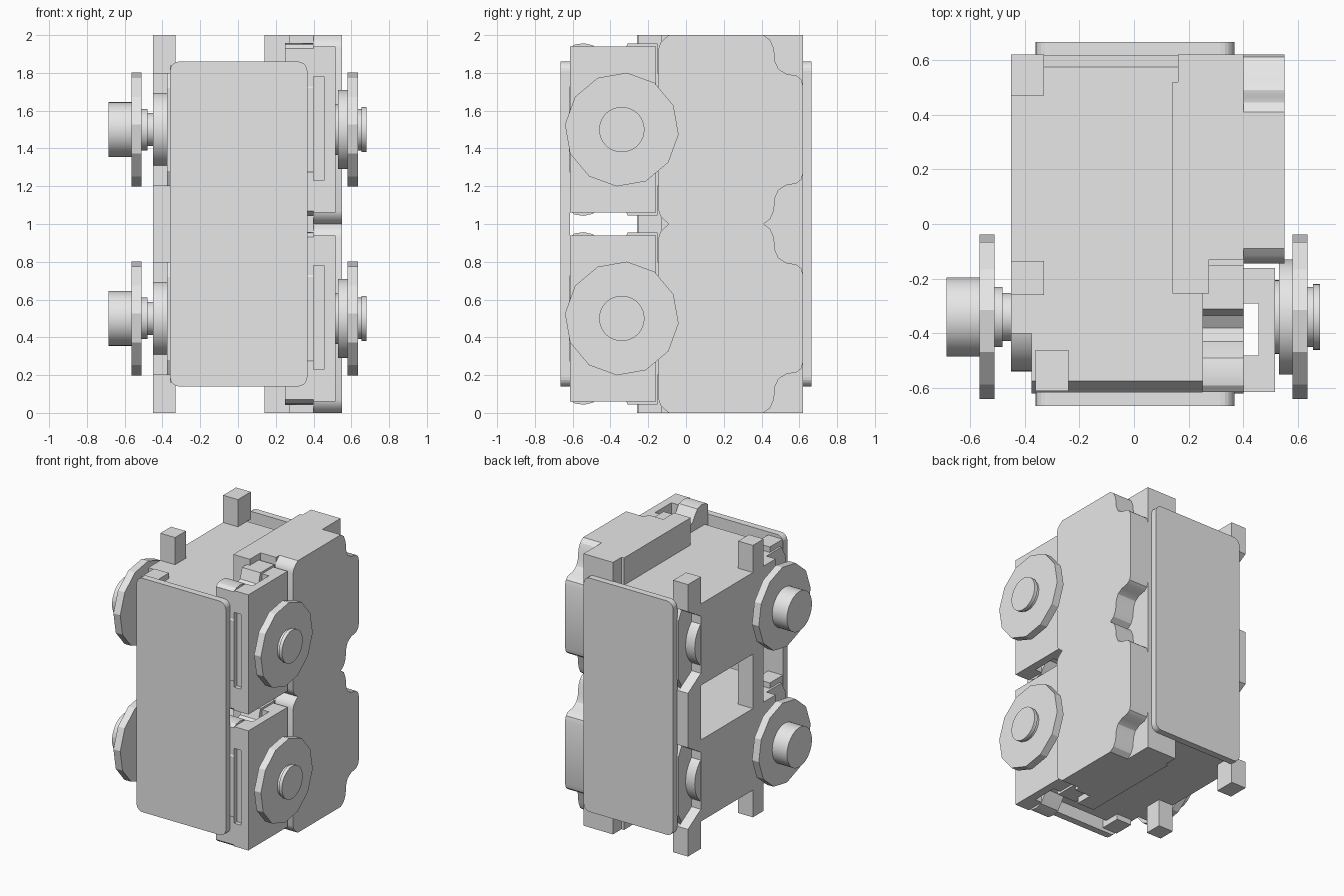
import bpy, bmesh
from math import cos, sin, radians, tau

if "Cube" in bpy.data.objects:
    bpy.data.objects.remove(bpy.data.objects["Cube"], do_unlink=True)

grey = bpy.data.materials.new("light_grey")
grey.use_nodes = True
grey.diffuse_color = (0.8, 0.8, 0.8, 1)
grey.node_tree.nodes["Principled BSDF"].inputs["Base Color"].default_value = grey.diffuse_color

AXLE_Y, AXLE_Z = -0.34, 0.5


def prism(name, outline, x0, x1, base=0.0, smooth=False):
    """Extrude a (y, z) outline from x0 to x1."""
    bm = bmesh.new()
    face = bm.faces.new([bm.verts.new((x0, y, z + base)) for y, z in outline])
    out = bmesh.ops.extrude_face_region(bm, geom=[face])
    moved = [v for v in out["geom"] if isinstance(v, bmesh.types.BMVert)]
    bmesh.ops.translate(bm, verts=moved, vec=(x1 - x0, 0, 0))
    bmesh.ops.recalc_face_normals(bm, faces=bm.faces)
    mesh = bpy.data.meshes.new(name)
    bm.to_mesh(mesh)
    bm.free()
    mesh.materials.append(grey)
    obj = bpy.data.objects.new(name, mesh)
    bpy.context.collection.objects.link(obj)
    if smooth:
        bpy.ops.object.select_all(action="DESELECT")
        obj.select_set(True)
        bpy.context.view_layer.objects.active = obj
        bpy.ops.object.shade_smooth_by_angle(angle=radians(29))
    return obj


def box(name, x0, x1, y0, y1, z0, z1, base=0.0):
    return prism(name, [(y0, z0), (y1, z0), (y1, z1), (y0, z1)], x0, x1, base)


def mirrored(upper):
    """Complete an upper half outline by reflecting it about the unit's middle."""
    return upper + [(y, 1 - z) for y, z in reversed(upper)]


def disc(name, x0, x1, radius, base, sides=40, turn=0.0, y=AXLE_Y):
    ring = [(y + radius * cos(turn + tau * i / sides),
             AXLE_Z + radius * sin(turn + tau * i / sides)) for i in range(sides)]
    return prism(name, ring, x0, x1, base, smooth=sides > 12)


BODY = mirrored([(-0.62, 0.72), (-0.575, 0.8), (0.575, 0.8), (0.62, 0.72)])
COVER = mirrored([(-0.145, 0.93), (-0.135, 0.96), (-0.115, 0.98), (-0.09, 1.0),
                  (0.41, 1.0), (0.445, 0.975), (0.465, 0.93), (0.472, 0.86),
                  (0.49, 0.82), (0.53, 0.795), (0.585, 0.785), (0.61, 0.765),
                  (0.62, 0.73)])
BRACKET = mirrored([(-0.615, 0.93), (-0.59, 0.95), (-0.54, 0.957), (-0.49, 0.945),
                    (-0.455, 0.9), (-0.43, 0.86), (-0.38, 0.85), (-0.335, 0.88),
                    (-0.31, 0.955), (-0.15, 0.955)])
SIDE = mirrored([(-0.4, 0.8), (0.62, 0.8), (0.47, 0.71)])

# Two identical units, stacked
for level, base in (("lower", 0.0), ("upper", 1.0)):
    # Core and left-hand side panel
    prism(f"{level}_body", BODY, -0.375, 0.4, base)
    prism(f"{level}_side_panel", SIDE, -0.45, -0.375, base)
    for end, y in (("front", AXLE_Y), ("back", -AXLE_Y)):
        disc(f"{level}_{end}_panel_boss", -0.449, -0.375, 0.2, base, y=y)

    # Corner posts above and below the core
    for z0, z1, where in ((0.0, 0.2, "bottom"), (0.8, 1.0, "top")):
        box(f"{level}_{where}_back_post", -0.45, -0.33, 0.47, 0.62, z0, z1, base)
        box(f"{level}_{where}_middle_post", -0.45, -0.33, -0.26, -0.135, z0, z1, base)
    box(f"{level}_corner_block", -0.36, -0.24, -0.61, -0.46, 0.16, 0.84, base)

    # Large cover with scalloped rear corners, and its inner part
    prism(f"{level}_cover", COVER, 0.4, 0.55, base, smooth=True)
    box(f"{level}_cover_inner", 0.16, 0.4, -0.13, 0.62, 0, 1, base)
    box(f"{level}_cover_lip", 0.14, 0.16, -0.17, 0.52, 0, 1, base)
    box(f"{level}_cover_tab", 0.14, 0.275, -0.255, -0.13, 0, 1, base)

    # Rounded bracket and hollow wheel housing
    prism(f"{level}_bracket", BRACKET, 0.25, 0.4, base, smooth=True)
    box(f"{level}_housing_wall", 0.455, 0.515, -0.615, -0.16, 0.06, 0.94, base)
    box(f"{level}_housing_back", 0.4, 0.46, -0.29, -0.16, 0.06, 0.94, base)
    box(f"{level}_housing_front", 0.4, 0.46, -0.585, -0.48, 0.06, 0.94, base)
    for z0, z1, where in ((0.06, 0.23, "bottom"), (0.78, 0.94, "top")):
        box(f"{level}_slot_{where}", 0.4, 0.456, -0.615, -0.58, z0, z1, base)

    # Right-side wheel: stepped hub, twelve-sided rim, cap
    disc(f"{level}_hub_neck", 0.5, 0.53, 0.135, base)
    disc(f"{level}_hub_plate", 0.53, 0.58, 0.21, base)
    disc(f"{level}_wheel", 0.58, 0.635, 0.302, base, 12, radians(-5))
    disc(f"{level}_cap_neck", 0.635, 0.655, 0.11, base)
    disc(f"{level}_cap", 0.655, 0.68, 0.12, base)

    # Opposite wheel: stepped axle, rim, long cap
    disc(f"{level}_far_axle", -0.485, -0.44, 0.088, base)
    disc(f"{level}_far_collar", -0.51, -0.48, 0.11, base)
    disc(f"{level}_far_wheel", -0.565, -0.51, 0.302, base, 12, radians(-5))
    disc(f"{level}_far_cap", -0.685, -0.565, 0.145, base)

# Full-height end plates with rounded corners
for end, y0, y1 in (("front", -0.665, -0.615), ("back", 0.615, 0.665)):
    plate = box(f"{end}_plate", -0.36, 0.367, y0, y1, 0.14, 1.86)
    bm = bmesh.new()
    bm.from_mesh(plate.data)
    corners = [e for e in bm.edges if abs(e.verts[0].co.y - e.verts[1].co.y) > 0.01]
    bmesh.ops.bevel(bm, geom=corners, offset=0.05, segments=5, profile=0.5,
                    affect="EDGES")
    bm.to_mesh(plate.data)
    bm.free()
